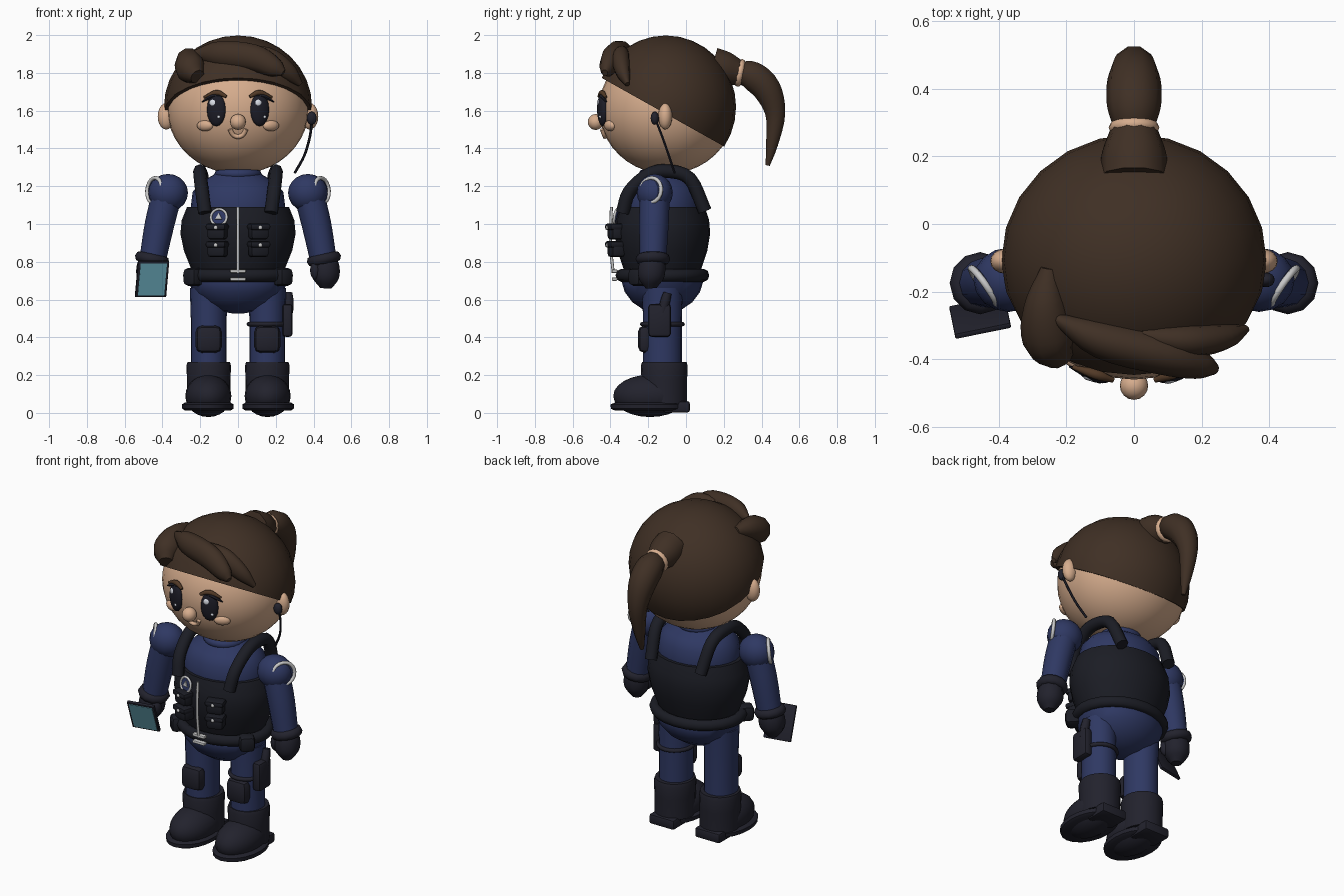
import bpy, bmesh, math
from mathutils import Vector, Matrix, Quaternion

if "Cube" in bpy.data.objects:
    bpy.data.objects.remove(bpy.data.objects["Cube"])


def material(name, rgb):
    m = bpy.data.materials.new(name)
    m.diffuse_color = (*rgb, 1)
    m.use_nodes = True
    m.node_tree.nodes["Principled BSDF"].inputs["Base Color"].default_value = m.diffuse_color
    return m


SKIN = material("skin", (.68, .42, .27))
HAIR = material("dark_brown", (.050, .029, .018))
BROW = material("brow_brown", (.085, .042, .02))
EYE = material("eye_black", (.012, .012, .02))
NAVY = material("navy", (.028, .040, .125))
VEST = material("vest_black", (.011, .012, .018))
BOOT = material("charcoal", (.016, .016, .026))
SILVER = material("silver", (.58, .58, .58))
TEAL = material("screen_teal", (.16, .45, .55))
WHITE = material("white", (.75, .78, .85))


def finish(bm, name, mat, angle=40):
    bmesh.ops.recalc_face_normals(bm, faces=bm.faces)
    me = bpy.data.meshes.new(name)
    bm.to_mesh(me)
    bm.free()
    me.materials.append(mat)
    for p in me.polygons:
        p.use_smooth = True
    me.set_sharp_from_angle(angle=math.radians(angle))
    ob = bpy.data.objects.new(name, me)
    bpy.context.collection.objects.link(ob)
    return ob


def place(loc, size, rot):
    rot = rot or Quaternion()
    return Matrix.Translation(loc) @ rot.to_matrix().to_4x4() @ Matrix.Diagonal((*size, 1))


def blob(name, loc, radii, mat, rot=None, seg=16, rings=10):
    bm = bmesh.new()
    bmesh.ops.create_uvsphere(bm, u_segments=seg, v_segments=rings, radius=1,
                              matrix=place(loc, radii, rot))
    return finish(bm, name, mat, 60)


def box(name, loc, size, mat, bevel=0, rot=None):
    bm = bmesh.new()
    bmesh.ops.create_cube(bm, size=1, matrix=place(loc, size, rot))
    if bevel:
        bmesh.ops.bevel(bm, geom=bm.edges[:], offset=bevel, segments=2, profile=.5, affect='EDGES')
    return finish(bm, name, mat, 35)


def disc(name, loc, radii, mat, rot=None, seg=20):
    bm = bmesh.new()
    bmesh.ops.create_cone(bm, cap_ends=True, segments=seg, radius1=1, radius2=1, depth=1,
                          matrix=place(loc, radii, rot))
    return finish(bm, name, mat)


def lathe(name, profile, loc, ys, mat, seg=20):
    """Turn (radius, z) points into an oval solid."""
    bm = bmesh.new()
    rings = []
    for r, z in profile:
        rings.append([bm.verts.new((loc[0] + r * math.cos(a), loc[1] + ys * r * math.sin(a), z))
                      for a in (math.tau * i / seg for i in range(seg))])
    skin_rings(bm, rings)
    return finish(bm, name, mat)


def skin_rings(bm, rings, closed=False):
    n = len(rings[0])
    pairs = list(zip(rings, rings[1:]))
    if closed:
        pairs.append((rings[-1], rings[0]))
    else:
        bm.faces.new(rings[0])
        bm.faces.new(rings[-1])
    for a, b in pairs:
        for i in range(n):
            bm.faces.new((a[i], a[(i + 1) % n], b[(i + 1) % n], b[i]))


def tube(name, pts, mat, ref=(1, 0, 0), wide=1, seg=10, sub=4):
    """Smooth tube through (x, y, z, radius) points; wide stretches it along ref."""
    P = [Vector(p) for p in pts]
    P = [2 * P[0] - P[1]] + P + [2 * P[-1] - P[-2]]
    path = []
    for i in range(1, len(P) - 2):
        a, b, c, d = P[i - 1:i + 3]
        for k in range(sub):
            t = k / sub
            path.append(.5 * (2 * b + (c - a) * t + (2 * a - 5 * b + 4 * c - d) * t * t
                              + (3 * b - a - 3 * c + d) * t ** 3))
    path.append(P[-2])
    bm = bmesh.new()
    rings = []
    for i, p in enumerate(path):
        t = (path[min(i + 1, len(path) - 1)] - path[max(i - 1, 0)]).to_3d().normalized()
        u = Vector(ref)
        u = (u - t * u.dot(t)).normalized()
        v = t.cross(u)
        r = max(p[3], .002)
        rings.append([bm.verts.new(p.to_3d() + u * (r * wide * math.cos(a)) + v * (r * math.sin(a)))
                      for a in (math.tau * j / seg for j in range(seg))])
    skin_rings(bm, rings)
    return finish(bm, name, mat, 50)


def ring(name, loc, R, r, mat, rot=None, ys=1, seg=24, side=8):
    bm = bmesh.new()
    M = place(loc, (1, ys, 1), rot)
    rings = []
    for i in range(seg):
        a = math.tau * i / seg
        rings.append([bm.verts.new(M @ Vector(((R + r * math.cos(b)) * math.cos(a),
                                               (R + r * math.cos(b)) * math.sin(a), r * math.sin(b))))
                      for b in (math.tau * j / side for j in range(side))])
    skin_rings(bm, rings, True)
    return finish(bm, name, mat, 60)


def facing(n):
    return Vector(n).to_track_quat('Z', 'Y')


# Head, with a helper that finds points and directions on the face
HC, HR = Vector((0, -.1, 1.61)), Vector((.375, .36, .345))
blob("head", HC, HR, SKIN, seg=32, rings=20)


def on_face(x, z, out=0):
    dz = z - HC.z
    y = -HR.y * math.sqrt(1 - (x / HR.x) ** 2 - (dz / HR.z) ** 2)
    n = Vector((x / HR.x ** 2, y / HR.y ** 2, dz / HR.z ** 2)).normalized()
    return Vector((x, HC.y + y, z)) + n * out, facing(n)


for s in (-1, 1):
    p, q = on_face(s * .115, 1.605)
    blob("eye", p, (.052, .088, .025), EYE, q)
    for dx, dz, r, o in ((-.012, .035, .018, .021), (.018, -.035, .009, .021)):
        p, q = on_face(s * .115 + dx, 1.605 + dz, o)
        blob("eye_highlight", p, (r, r, .006), WHITE, q, 10, 6)
    tube("eyelash", [(*on_face(s * x, z, .012)[0], r) for x, z, r in
                     ((.09, 1.68, .008), (.14, 1.67, .012), (.185, 1.645, .003))], EYE, (0, 1, 0), seg=6)
    tube("eyebrow", [(*on_face(s * x, z, .012)[0], r) for x, z, r in
                     ((.06, 1.672, .008), (.11, 1.692, .015), (.175, 1.668, .006))], BROW, (0, 1, 0), seg=8)
    p, q = on_face(s * .175, 1.52)
    blob("cheek", p, (.047, .029, .022), SKIN, q)
    blob("ear", (s * .38, -.11, 1.57), (.045, .037, .07), SKIN)
blob("nose", (0, -.478, 1.54), (.042, .042, .042), SKIN)
tube("mouth", [(*on_face(x, z, .004)[0], .012) for x, z in
               ((-.042, 1.503), (-.026, 1.474), (0, 1.464), (.026, 1.474), (.042, 1.503))],
     SKIN, (0, 1, 0), seg=8)

# Hair cap cut by a sloping plane, then fringe and ponytail
bm = bmesh.new()
bmesh.ops.create_uvsphere(bm, u_segments=24, v_segments=16, radius=1,
                          matrix=place((0, -.107, 1.62), (.392, .372, .378), None))
bmesh.ops.bisect_plane(bm, geom=bm.verts[:] + bm.edges[:] + bm.faces[:], plane_co=(0, -.11, 1.585),
                       plane_no=(0, .56, 1), clear_inner=True)
bmesh.ops.holes_fill(bm, edges=[e for e in bm.edges if e.is_boundary])
finish(bm, "hair_cap", HAIR)
tube("fringe_main", [(-.23, -.28, 1.90, .02), (-.1, -.34, 1.90, .07), (.08, -.385, 1.88, .075),
                     (.19, -.415, 1.83, .055), (.24, -.43, 1.80, .02)], HAIR, (0, 1, 0), .8)
tube("fringe_side", [(.02, -.33, 1.91, .03), (.15, -.345, 1.88, .06), (.26, -.335, 1.81, .05),
                     (.33, -.31, 1.74, .015)], HAIR, (0, 1, 0), .8)
tube("fringe_end", [(-.25, -.13, 1.89, .025), (-.26, -.24, 1.87, .065), (-.25, -.34, 1.82, .08),
                    (-.215, -.4, 1.78, .04)], HAIR)
tube("ponytail_base", [(0, .14, 1.84, .1), (0, .21, 1.82, .095), (0, .28, 1.80, .07)], HAIR)
ring("hair_tie", (0, .285, 1.80), .055, .02, SKIN, facing((0, 1, -.2)), seg=16)
tube("ponytail", [(0, .27, 1.80, .055), (0, .35, 1.785, .08), (0, .43, 1.71, .078), (0, .473, 1.58, .055),
                  (0, .455, 1.42, .033), (0, .432, 1.31, .012)], HAIR, seg=10)

# Earpiece with hanging wire
blob("earpiece", (.39, -.165, 1.56), (.026, .022, .035), BOOT)
tube("earpiece_wire", [(.392, -.16, 1.55, .007), (.38, -.125, 1.46, .007), (.35, -.09, 1.36, .007),
                       (.30, -.06, 1.27, .007)], BOOT, seg=6)

# Torso, vest and belt
C = (0, -.125)
lathe("shirt_and_hips", [(.02, .525), (.11, .54), (.19, .585), (.24, .64), (.262, .70), (.235, .76),
                         (.25, 1.09), (.24, 1.17), (.2, 1.22), (.13, 1.26), (.1, 1.3)], C, .83, NAVY, 24)
ring("collar", (0, -.125, 1.265), .1, .025, NAVY)
lathe("vest", [(.235, .73), (.255, .78), (.287, .86), (.305, .95), (.298, 1.02), (.27, 1.09), (.235, 1.092)],
      C, .83, VEST, 24)
ring("belt", (0, -.125, .728), .258, .034, VEST, ys=.85)
for s in (-1, 1):
    tube("vest_strap", [(s * .175, -.335, 1.06, .036), (s * .19, -.30, 1.17, .036), (s * .2, -.2, 1.26, .036),
                        (s * .2, -.1, 1.28, .036), (s * .19, .02, 1.24, .036), (s * .17, .1, 1.07, .036)],
         VEST, seg=8)
    box("belt_pouch", (s * .235, -.25, .72), (.09, .09, .095), VEST, .025, Quaternion((0, 0, 1), s * .75))
    for z in (.955, .862):
        q = Quaternion((0, 0, 1), s * .3)
        box("vest_pouch", (s * .108, -.37, z), (.1, .075, .075), VEST, .018, q)
        box("pouch_flap", (s * .11, -.378, z + .03), (.112, .08, .035), VEST, .014, q)
        blob("pouch_snap", (s * .118, -.418, z + .026), (.011, .007, .011), SILVER, None, 10, 6)
tube("vest_zip", [(0, -.385, .74, .008), (0, -.40, .9, .008), (0, -.395, 1.09, .008)], SILVER, seg=8)
for z in (.75, .708):
    box("buckle_bar", (0, -.378, z), (.084, .03, .018), SILVER, .006)


def round_badge(name, loc, n, R):
    q, n = facing(n), Vector(n).normalized()
    disc(name + "_field", loc, (R, R, .012), NAVY, q)
    ring(name + "_rim", Vector(loc) + n * .006, R, R * .16, SILVER, q, seg=20)
    disc(name + "_centre", Vector(loc) + n * .008, (R * .5, R * .5, .008), SILVER, q, 3)


round_badge("chest_badge", (-.1, -.362, 1.035), (-.3, -1, .15), .044)

for s in (-1, 1):
    # Arm, cuff, glove and shoulder patch
    blob("shoulder", (s * .37, -.165, 1.165), (.105, .095, .1), NAVY)
    tube("sleeve", [(s * .37, -.165, 1.18, .08), (s * .415, -.17, 1.0, .078), (s * .452, -.175, .81, .07)],
         NAVY, seg=12)
    round_badge("shoulder_patch", (s * .438, -.182, 1.178), (s * .8, -.56, .1), .066)
    ring("glove_cuff", (s * .455, -.175, .815), .062, .03, BOOT, Quaternion((0, 1, 0), -s * .2), seg=12)
    tube("glove", [(s * .455, -.175, .83, .06), (s * .462, -.18, .77, .075), (s * .466, -.185, .71, .068),
                   (s * .466, -.185, .66, .03)], BOOT, seg=10)
    blob("thumb", (s * .41, -.215, .755), (.03, .03, .05), BOOT, None, 10, 8)
    # Leg, knee pad and boot
    x = s * .155
    lathe("trouser_leg", [(.095, .22), (.095, .5), (.1, .66)], (x, -.125), 1.08, NAVY)
    box("knee_pad", (x, -.215, .39), (.14, .08, .145), BOOT, .035)
    lathe("boot_shaft", [(.115, .05), (.115, .17), (.118, .25), (.112, .27), (.09, .27)], (x, -.115), 1.05, BOOT)
    blob("boot_foot", (s * .157, -.19, .09), (.122, .195, .112), BOOT, seg=20, rings=12)
    lathe("boot_sole", [(.12, .012), (.135, .022), (.137, .045), (.12, .055)], (s * .16, -.2), 1.46, BOOT)
    box("boot_heel", (s * .157, -.05, .032), (.17, .14, .06), BOOT, .012)

# Thigh holster
box("holster", (.262, -.14, .49), (.055, .12, .175), BOOT, .018)
tube("holster_grip", [(.268, -.125, .53, .024), (.268, -.11, .59, .026), (.266, -.098, .635, .022)], BOOT, seg=8)
ring("holster_strap", (.155, -.125, .47), .098, .012, BOOT, ys=1.08)

# Tablet in the hand, top edge leaning forward
q = Quaternion((0, 0, 1), .2) @ Quaternion((1, 0, 0), .42)
mid = Vector((-.455, -.275, .71))
box("tablet", mid, (.168, .018, .21), BOOT, .005, q)
box("tablet_screen", mid + q @ Vector((0, -.009, 0)), (.142, .006, .185), TEAL, 0, q)
